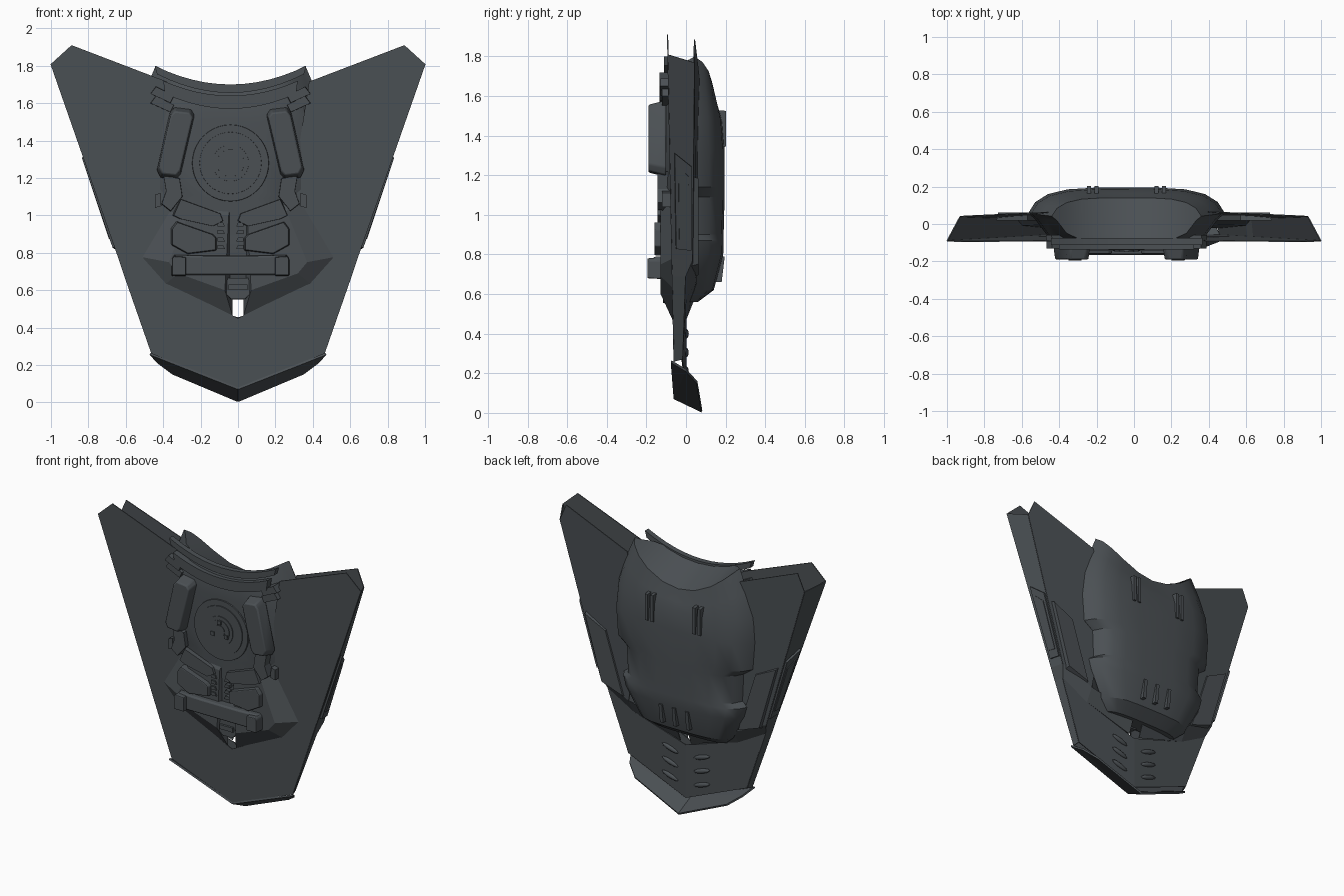
import bpy, bmesh, math
from mathutils import Vector

if "Cube" in bpy.data.objects:
    bpy.data.objects.remove(bpy.data.objects["Cube"])

CX = -0.04  # the torso sits slightly off the wing centre line

def material(name, col):
    m = bpy.data.materials.new(name)
    m.diffuse_color = (*col, 1)
    m.use_nodes = True
    m.node_tree.nodes["Principled BSDF"].inputs["Base Color"].default_value = m.diffuse_color
    return m

GREY = material("gunmetal grey", (0.070, 0.080, 0.088))

def build(name, verts, faces, thick=0, bevel=0, smooth=None):
    me = bpy.data.meshes.new(name)
    me.from_pydata([tuple(v) for v in verts], [], faces)
    bm = bmesh.new()
    bm.from_mesh(me)
    bmesh.ops.remove_doubles(bm, verts=bm.verts, dist=0.0005)
    bmesh.ops.recalc_face_normals(bm, faces=bm.faces)
    bm.to_mesh(me)
    bm.free()
    ob = bpy.data.objects.new(name, me)
    bpy.context.collection.objects.link(ob)
    me.materials.append(GREY)
    if thick:
        s = ob.modifiers.new("thickness", 'SOLIDIFY')
        s.thickness, s.offset = thick, 0
    if bevel:
        b = ob.modifiers.new("bevel", 'BEVEL')
        b.width, b.segments = bevel, 2
    if smooth:
        bpy.ops.object.select_all(action='DESELECT')
        ob.select_set(True)
        bpy.context.view_layer.objects.active = ob
        bpy.ops.object.shade_smooth_by_angle(angle=math.radians(smooth))
    return ob

def pair(name, verts, faces, cx=0, **kw):
    """Part and its mirror image about x = cx."""
    for side, s in (("right", 1), ("left", -1)):
        build(f"{side}_{name}", [(cx + s * x, y, z) for x, y, z in verts], faces, **kw)

def prism(pts, y0, y1, taper=1.0):
    """Outline in x,z pushed from y0 to y1, end face scaled by taper."""
    n = len(pts)
    mx, mz = sum(p[0] for p in pts) / n, sum(p[1] for p in pts) / n
    v = [(x, y0, z) for x, z in pts]
    v += [(mx + (x - mx) * taper, y1, mz + (z - mz) * taper) for x, z in pts]
    f = [tuple(range(n)), tuple(range(n, 2 * n))]
    f += [(i, (i + 1) % n, n + (i + 1) % n, n + i) for i in range(n)]
    return v, f

def plate(name, pts, y0, y1, taper=1.0, cx=CX, both=True, **kw):
    v, f = prism(pts, y0, y1, taper)
    if both:
        pair(name, v, f, cx, **kw)
    else:
        build(name, [(x + cx, y, z) for x, y, z in v], f, **kw)

def fy(x, z):
    return (x, -0.055 - 0.02 * z, z)

# wing: front sheet, back sheet and slanted outer edge, open at the top
front = [fy(*p) for p in [(0, .08), (.46, .26), (.61, .69), (.3, .6), (0, .45),
                          (1, 1.81), (.89, 1.91), (.38, 1.715), (.3, 1.2)]]
pair("wing_front", front, [(0, 1, 2, 3, 4), (3, 2, 5, 6, 7, 8)], thick=.006)
back = [(0, .0, .09), (.45, -.02, .27), (.60, -.005, .69), (.4, .0, .58), (0, .0, .455),
        (.04, .0, .475), (.04, .05, .6), (.4, .05, .67), (.63, .03, .77),
        (.93, .04, 1.77), (.88, .043, 1.885), (.40, .065, 1.70), (.3, .06, 1.2)]
pair("wing_back", back, [(0, 1, 2, 3, 4), (5, 3, 7, 6), (3, 2, 8, 7),
                         (12, 7, 8, 9, 10, 11)], thick=.006)
F = [fy(.46, .26), fy(.61, .69), fy(.64, .78), fy(1, 1.81)]
B = [back[1], back[2], back[8], back[9]]
pair("wing_edge", F + B, [(i, i + 1, i + 5, i + 4) for i in range(3)], thick=.006)

# raised panel along each slanted edge and pod on the back
def on_edge(t, s):
    a, b = Vector(F[2]).lerp(Vector(F[3]), t), Vector(B[2]).lerp(Vector(B[3]), t)
    return a.lerp(b, s) + Vector((.008, .006, 0))
pair("edge_panel", [on_edge(.05, .15), on_edge(.52, .15), on_edge(.47, .9), on_edge(.05, .9)],
     [(0, 1, 2, 3)], thick=.014)
pair("edge_inset", [on_edge(.1, .3), on_edge(.46, .3), on_edge(.42, .75), on_edge(.1, .75)],
     [(0, 1, 2, 3)], thick=.024)
plate("back_pod", [(.43, .68), (.57, 1.12), (.735, 1.2), (.60, .74)], .02, .062, .94, cx=0)

# folded skirt at the foot
pair("foot_skirt", [(0, -.06, .075), (.47, -.075, .26), (.43, 0, .215), (.35, .055, .155), (0, .08, .008)],
     [(0, 1, 2), (0, 2, 3, 4)], thick=.012)

# lens-shaped vents on the lower back
for i in range(3):
    bm = bmesh.new()
    bmesh.ops.create_uvsphere(bm, u_segments=12, v_segments=6, radius=1)
    a = math.radians(18)
    vs = []
    for v in bm.verts:
        x, z = v.co.x * .065, v.co.z * .016
        vs.append((.12 + x * math.cos(a) - z * math.sin(a), .0 + v.co.y * .014,
                   .21 + i * .095 + x * math.sin(a) + z * math.cos(a)))
    fs = [tuple(v.index for v in f.verts) for f in bm.faces]
    pair(f"vent_{i + 1}", vs, fs, smooth=40)
    bm.free()

# torso: rings of (z, half width, back y, front y, back dip, front dip)
rows = [(.56, .28, .06, -.05, 0, 0), (.62, .35, .14, -.09, 0, 0), (.80, .45, .188, -.11, 0, 0),
        (.87, .47, .19, -.11, 0, 0), (.90, .43, .19, -.11, 0, 0), (1.09, .44, .195, -.12, 0, 0),
        (1.14, .51, .195, -.12, 0, 0), (1.33, .525, .195, -.12, 0, 0),
        (1.50, .51, .185, -.12, .04, 0), (1.66, .46, .165, -.115, .15, .04),
        (1.80, .40, .14, -.09, .21, .11)]
U = [-1, -.93, -.8, -.6, -.3, 0, .3, .6, .8, .93, 1]
BK = {1: .3, .93: .6, .8: .82, .6: .95, .3: 1, 0: 1}
FR = {.93: -.2, .8: .55, .6: .95, .3: 1, 0: 1}
verts, faces = [], []
for z, w, yb, yf, db, df in rows:
    for u in U:
        verts.append((CX + u * w, yb * BK[abs(u)], z - db * (1 - u * u)))
    for u in U[-2:0:-1]:
        verts.append((CX + u * w, yf * FR[abs(u)], z - df * (1 - u * u)))
n = 2 * len(U) - 2
for r in range(len(rows) - 1):
    faces += [(r * n + i, r * n + (i + 1) % n, (r + 1) * n + (i + 1) % n, (r + 1) * n + i) for i in range(n)]
for base in (0, (len(rows) - 1) * n):  # saddle neck and underside
    for i in range(len(U) - 1):
        faces.append(tuple(dict.fromkeys((base + i, base + i + 1, base + (n - i - 1) % n, base + (n - i) % n))))
build("torso_shell", verts, faces, smooth=28)

# slits on the back of the shell
for x in (.16, .20):
    plate(f"upper_slit_{int(x * 100)}", [(x - .011, 1.34), (x + .011, 1.34), (x + .011, 1.53), (x - .011, 1.53)],
          .15, .203, .95)
for i, x in enumerate((-.1, 0, .1)):
    v, f = prism([(x - .012, .66), (x + .012, .66), (x + .012, .79), (x - .012, .79)], .12, .18)
    build(f"lower_slit_{i + 1}", [(CX + a, b + (c - .66) * .12, c) for a, b, c in v], f)

# collar rim and chest yoke following the neck curve
def band(x, top, bottom, curve, steps=12):
    us = [-1 + 2 * i / steps for i in range(steps + 1)]
    return ([(u * x, top + curve * u * u) for u in us]
            + [(u * x * .97, bottom + curve * u * u) for u in reversed(us)])

def strip(name, x, top, bottom, curve, y0, y1):
    pts = band(x, top, bottom, curve)
    m = len(pts)
    v, f = prism(pts, y0, y1)
    f = f[2:]
    for i in range(m // 2 - 1 + m % 2):
        f += [(i, i + 1, m - 2 - i, m - 1 - i), (m + i, m + i + 1, 2 * m - 2 - i, 2 * m - 1 - i)]
    build(name, [(a + CX, b, c) for a, b, c in v], f, smooth=30)
strip("collar_rim", .405, 1.70, 1.655, .10, -.075, -.112)
strip("chest_yoke", .36, 1.64, 1.57, .08, -.09, -.135)

# shoulder bands, arm pads and side straps
for i in range(2):
    d = i * .05
    plate(f"shoulder_band_{i + 1}", [(.30, 1.64 - d), (.40, 1.69 - d), (.43, 1.65 - d), (.32, 1.60 - d)],
          -.06, -.13 + i * .01, .95)
plate("arm_pad", [(.19, 1.54), (.21, 1.57), (.30, 1.58), (.325, 1.55), (.395, 1.24), (.375, 1.20), (.29, 1.19), (.265, 1.22)],
      -.10, -.19, .88, bevel=.008, smooth=40)
plate("side_strap", [(.36, 1.22), (.27, 1.2), (.255, 1.10), (.32, 1.02), (.37, 1.06), (.345, 1.13)], -.07, -.145, .95)
plate("side_clip", [(.37, 1.05), (.405, 1.04), (.405, 1.11), (.375, 1.12)], -.06, -.12)

# round chest plate built from stacked discs
def disc(name, r, y, seg=40):
    pts = [(r * math.cos(2 * math.pi * i / seg), 1.28 + r * math.sin(2 * math.pi * i / seg)) for i in range(seg)]
    plate(name, pts, -.09, y, .97, both=False, smooth=30)
for i, (r, y) in enumerate([(.21, -.128), (.17, -.134), (.10, -.139), (.075, -.143), (.04, -.147)]):
    disc(f"chest_disc_{i + 1}", r, y)
for i in range(3):
    a = math.radians(90 + 120 * i)
    cx, cz = .058 * math.cos(a), 1.28 + .058 * math.sin(a)
    plate(f"disc_lug_{i + 1}", [(cx - .013, cz - .013), (cx + .013, cz - .013), (cx + .013, cz + .013), (cx - .013, cz + .013)],
          -.12, -.15, both=False)

# faceted abdomen rising from the wing sheet
base = [(.53, .78), (.39, .63), (.03, .465), (.03, 1.1), (.33, 1.15)]
top = [(.37, .75), (.32, .69), (.07, .60), (.05, 1.0), (.26, 1.02)]
pair("abdomen", [(x, -.066, z) for x, z in base] + [(x, -.128, z) for x, z in top],
     [(5, 6, 7, 8, 9), (0, 1, 2, 3, 4)] + [(i, (i + 1) % 5, 5 + (i + 1) % 5, 5 + i) for i in range(5)])

# belly plates with toothed inner edge
plate("belly_upper", [(.27, 1.09), (.05, 1.01), (.035, .97), (.09, .94), (.27, .98), (.31, 1.0)], -.09, -.145, .95)
plate("belly_lower", [(.29, .97), (.09, .90), (.07, .88), (.07, .81), (.23, .79), (.32, .84), (.32, .93)], -.09, -.16, .93, bevel=.006)
for i in range(4):
    z = .82 + i * .04
    plate(f"belly_tooth_{i + 1}", [(.03, z), (.07, z), (.07, z + .022), (.04, z + .022)], -.09, -.138)

# belt with end blocks and the buckle hanging below it
plate("belt", [(-.31, .68), (.31, .68), (.31, .79), (.15, .785), (-.15, .785), (-.31, .79)], -.09, -.165, .97, both=False, bevel=.01, smooth=40)
plate("belt_end", [(.235, .675), (.315, .675), (.315, .77), (.305, .785), (.235, .78)], -.10, -.195, .92, bevel=.006)
plate("buckle", [(-.075, .67), (-.07, .58), (-.04, .55), (.04, .55), (.07, .58), (.075, .67)], -.03, -.115, .92, cx=0, both=False)
plate("buckle_bar", [(-.05, .60), (.05, .60), (.05, .63), (-.05, .63)], -.1, -.13, cx=0, both=False)
